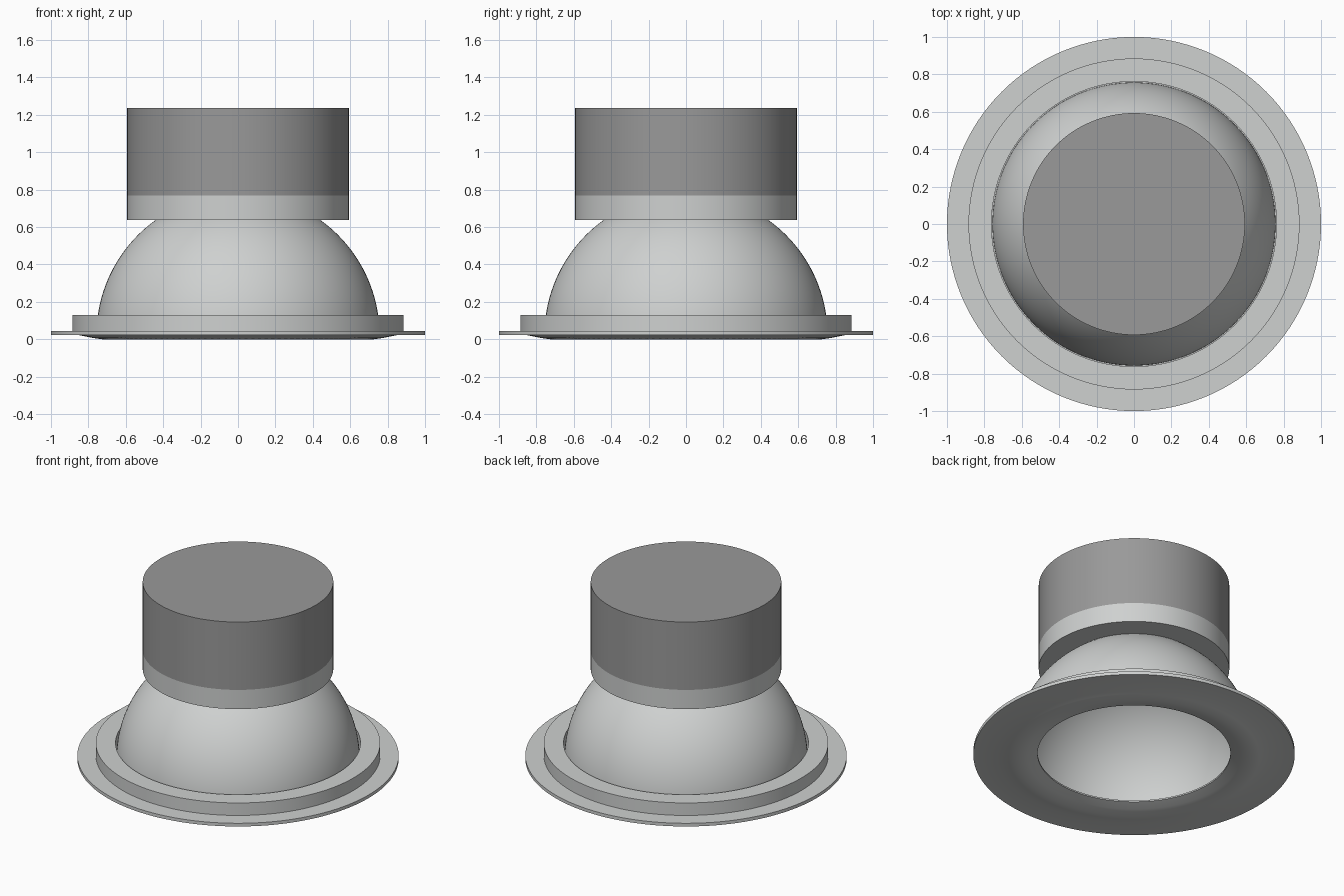
import bpy, bmesh, math

if "Cube" in bpy.data.objects:
    bpy.data.objects.remove(bpy.data.objects["Cube"], do_unlink=True)

SEGMENTS = 128


def make_material(name, rgb):
    mat = bpy.data.materials.new(name)
    mat.use_nodes = True
    color = (*rgb, 1.0)
    mat.diffuse_color = color
    mat.node_tree.nodes["Principled BSDF"].inputs["Base Color"].default_value = color
    return mat


def lathe(name, profile, materials, closed=True):
    """Revolve an (r, z) profile around the z axis."""
    bm = bmesh.new()
    verts = [bm.verts.new((r, 0, z)) for r, z in profile]
    pairs = list(zip(verts, verts[1:]))
    if closed:
        pairs.append((verts[-1], verts[0]))
    edges = [bm.edges.new(p) for p in pairs]
    bmesh.ops.spin(bm, geom=verts + edges, cent=(0, 0, 0), axis=(0, 0, 1),
                   angle=math.tau, steps=SEGMENTS, use_merge=False)
    bmesh.ops.remove_doubles(bm, verts=bm.verts, dist=1e-5)
    bmesh.ops.recalc_face_normals(bm, faces=bm.faces)
    mesh = bpy.data.meshes.new(name)
    bm.to_mesh(mesh)
    bm.free()
    obj = bpy.data.objects.new(name, mesh)
    bpy.context.collection.objects.link(obj)
    for mat in materials:
        mesh.materials.append(mat)
    bpy.ops.object.select_all(action="DESELECT")
    obj.select_set(True)
    bpy.context.view_layer.objects.active = obj
    bpy.ops.object.shade_smooth_by_angle(angle=math.radians(30))
    return obj


light_gray = make_material("light gray", (0.62, 0.635, 0.63))
dark_gray = make_material("dark gray", (0.32, 0.32, 0.32))

# Trim ring: thin flange, raised step and a shallow lip around the opening
lathe("trim_ring", [
    (1.0, 0.022), (1.0, 0.044), (0.885, 0.044), (0.885, 0.13),
    (0.762, 0.13), (0.762, 0.04), (0.60, 0.04), (0.60, 0.03),
    (0.66, 0.012), (0.725, 0.0), (0.78, 0.008), (0.85, 0.022),
], [light_gray])

# Reflector: thin spherical shell, open at the bottom and where it meets the collar
CENTER_Z, OUTER, INNER, TOP_Z = 0.022, 0.757, 0.742, 0.638


def arc(radius, steps=32):
    low = math.asin((0.04 - CENTER_Z) / radius)
    high = math.asin((TOP_Z - CENTER_Z) / radius)
    angles = [low + (high - low) * i / steps for i in range(steps + 1)]
    return [(radius * math.cos(a), CENTER_Z + radius * math.sin(a)) for a in angles]


lathe("reflector_dome", arc(OUTER) + arc(INNER)[::-1], [light_gray])

# Heat sink: solid cylinder with a light collar band at its base
BAND_Z = 0.77
heat_sink = lathe("heat_sink", [
    (0, TOP_Z), (0.593, TOP_Z), (0.593, BAND_Z), (0.593, 1.236), (0, 1.236),
], [light_gray, dark_gray], closed=False)
for face in heat_sink.data.polygons:
    face.material_index = int(face.center.z > BAND_Z)
